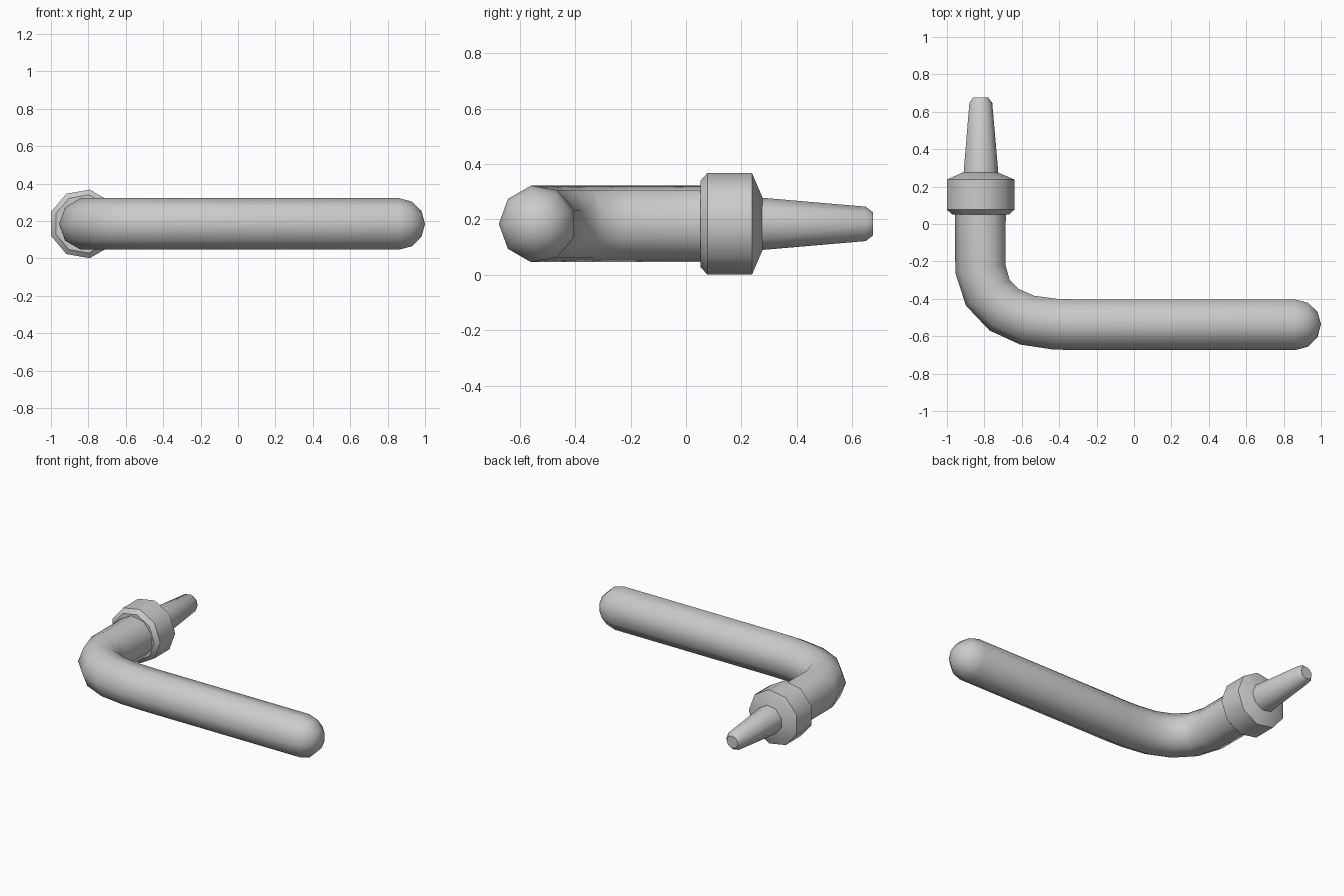
import bpy, bmesh, math
from mathutils import Vector

if "Cube" in bpy.data.objects:
    bpy.data.objects.remove(bpy.data.objects["Cube"])

Z = 0.184
SIDES = 9


def loft(name, stations):
    """Skin nine-sided rings (x, y, radius) along a flat path; radius 0 makes a pole."""
    bm = bmesh.new()
    pts = [Vector((x, y, Z)) for x, y, r in stations]
    rings = []
    for i, (x, y, r) in enumerate(stations):
        a = pts[i] - pts[i - 1] if i > 0 else pts[1] - pts[0]
        b = pts[i + 1] - pts[i] if i < len(pts) - 1 else a
        t = (a.normalized() + b.normalized()).normalized()
        n = Vector((t.y, -t.x, 0))
        if r == 0:
            rings.append([bm.verts.new(pts[i])])
            continue
        ring = []
        for k in range(SIDES):
            ang = 2 * math.pi * k / SIDES
            ring.append(bm.verts.new(pts[i] + r * (n * math.cos(ang) + Vector((0, 0, math.sin(ang))))))
        rings.append(ring)
    for p, q in zip(rings, rings[1:]):
        for k in range(SIDES):
            j = (k + 1) % SIDES
            if len(q) == 1:
                bm.faces.new((p[k], p[j], q[0]))
            else:
                bm.faces.new((p[k], p[j], q[j], q[k]))
    for ring in (rings[0], rings[-1]):
        if len(ring) > 1:
            bm.faces.new(ring)
    bmesh.ops.recalc_face_normals(bm, faces=bm.faces)
    me = bpy.data.meshes.new(name)
    bm.to_mesh(me)
    bm.free()
    ob = bpy.data.objects.new(name, me)
    bpy.context.collection.objects.link(ob)
    bpy.ops.object.select_all(action='DESELECT')
    ob.select_set(True)
    bpy.context.view_layer.objects.active = ob
    bpy.ops.object.shade_smooth_by_angle(angle=math.radians(42))
    return ob


# bent handle tube with a rounded end
R = 0.14
bend = [(-0.817, 0.06), (-0.817, -0.24), (-0.778, -0.365), (-0.692, -0.455),
        (-0.57, -0.51), (-0.425, -0.531), (-0.3, -0.535)]
tube = [(x, y, R) for x, y in bend]
for deg in (0, 30, 60):
    a = math.radians(deg)
    tube.append((0.86 + R * math.sin(a), -0.535, R * math.cos(a)))
tube.append((1.0, -0.535, 0))
loft("handle_tube", tube)

# chamfered collar
CX = -0.825
loft("collar", [(CX, 0.052, 0.158), (CX, 0.077, 0.186), (CX, 0.238, 0.186), (CX, 0.276, 0.096)])

# tapered tip
loft("tapered_tip", [(-0.821, 0.27, 0.096), (-0.821, 0.648, 0.063), (-0.821, 0.675, 0.042)])
